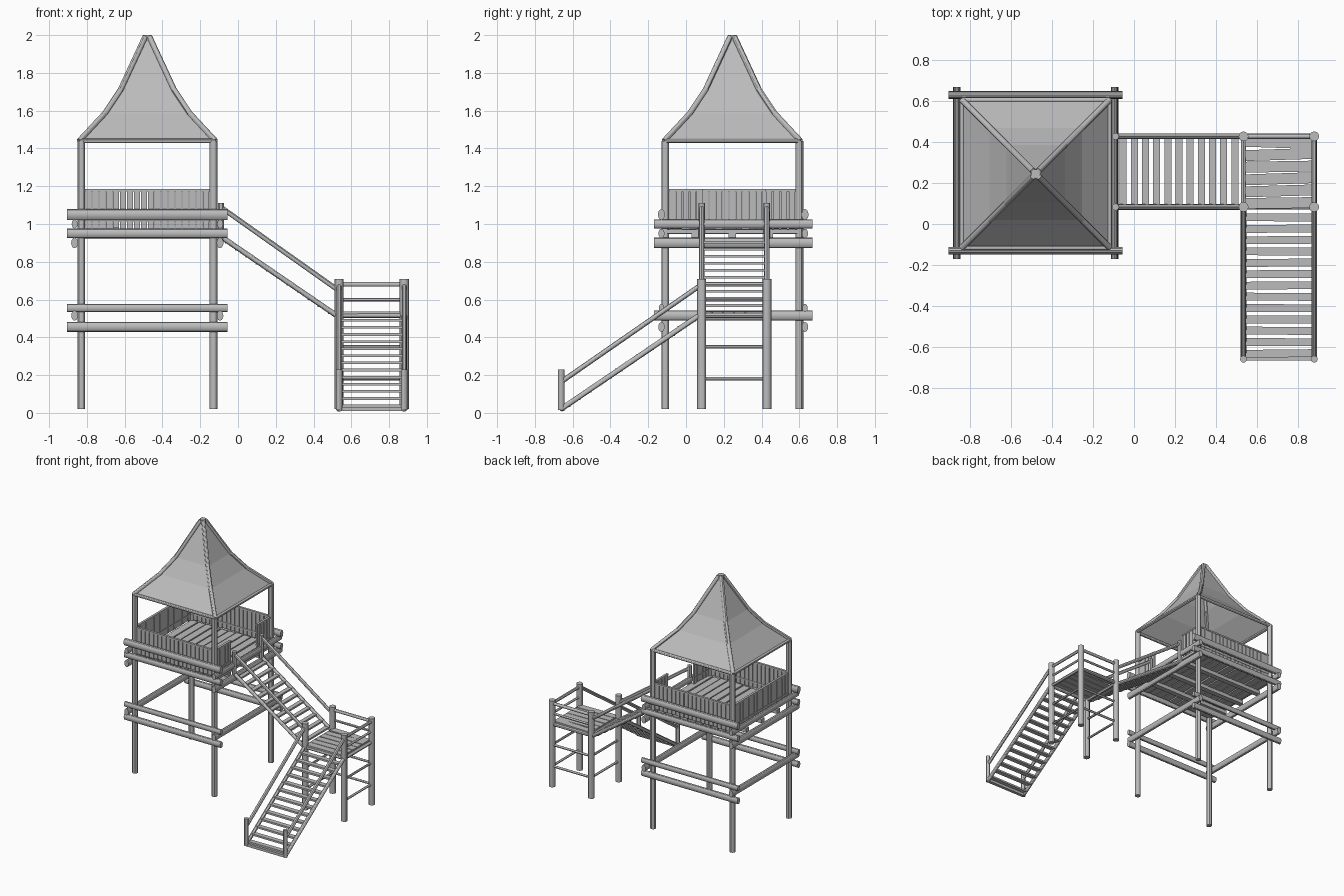
import bpy, bmesh, random
from mathutils import Vector, Matrix

random.seed(4)
if "Cube" in bpy.data.objects:
    bpy.data.objects.remove(bpy.data.objects["Cube"])

wood = bpy.data.materials.new("weathered_grey")
wood.use_nodes = True
GREY = (0.5, 0.5, 0.5, 1)
wood.diffuse_color = GREY
wood.node_tree.nodes["Principled BSDF"].inputs["Base Color"].default_value = GREY
round_parts = []


def finish(name, bm, rounded=False):
    me = bpy.data.meshes.new(name)
    bm.to_mesh(me)
    bm.free()
    me.materials.append(wood)
    ob = bpy.data.objects.new(name, me)
    bpy.context.collection.objects.link(ob)
    if rounded:
        round_parts.append(ob)


def log(bm, a, b, r, flat=1.0, n=12):
    """Round log from a to b; flat squashes its sideways width."""
    a, b = Vector(a), Vector(b)
    d = (b - a).normalized()
    side = d.cross(Vector((0, 0, 1)))
    side = side.normalized() if side.length > 0.01 else Vector((1, 0, 0))
    up = side.cross(d)
    m = Matrix((side * flat, up, d)).transposed().to_4x4()
    m.translation = (a + b) / 2
    ret = bmesh.ops.create_cone(bm, cap_ends=True, segments=n, radius1=r, radius2=r,
                                depth=(b - a).length, matrix=m)
    bmesh.ops.recalc_face_normals(bm, faces=list({f for v in ret["verts"] for f in v.link_faces}))


def logs(name, items):
    bm = bmesh.new()
    for it in items:
        log(bm, *it)
    finish(name, bm, True)


def plank(bm, centre, size, rot=0.0):
    m = Matrix.Translation(centre) @ Matrix.Rotation(rot, 4, 'Z') @ Matrix.Diagonal((*size, 1))
    bmesh.ops.create_cube(bm, size=1, matrix=m)


def spread(a, b, n):
    return [a + (b - a) * (i + 0.5) / n for i in range(n)]


# Tower layout
CX, CY = -0.48, 0.245
X0, X1, Y0, Y1 = -0.83, -0.13, -0.11, 0.6
logs("tower_posts", [((x, y, 0.02), (x, y, 1.44), 0.021) for x in (X0, X1) for y in (Y0, Y1)])

# Paired log beams wrapped around the posts
beams = []
for y in (-0.13, 0.63):
    for z, r in ((1.05, 0.029), (0.95, 0.025), (0.555, 0.022), (0.455, 0.026)):
        beams.append(((-0.905, y, z), (-0.055, y, z), r, 0.65))
for x in (-0.865, -0.095):
    for z, r in ((1.0, 0.024), (0.9, 0.028), (0.515, 0.027)):
        beams.append(((x, -0.17, z), (x, 0.67, z), r, 0.65))
logs("cross_beams", beams)

# Tower floor and joists
bm = bmesh.new()
for x in spread(X0, X1 + 0.03, 11):
    plank(bm, (x, CY, 0.96 + random.uniform(-0.004, 0.004)), (0.058, 0.7, 0.02))
for y in (0.05, CY, 0.44):
    plank(bm, (CX, y, 0.935), (0.74, 0.04, 0.03))
finish("tower_floor", bm)

# Slatted railing with a gap for the stairs
bm = bmesh.new()


def slats(along_x, a, b, fixed):
    n = round((b - a) / 0.036)
    length = b - a
    for t in spread(a, b, n):
        z = 1.075 + random.uniform(-0.003, 0.003)
        c, s = ((t, fixed, z), (0.032, 0.012, 0.2)) if along_x else ((fixed, t, z), (0.012, 0.032, 0.2))
        plank(bm, c, s)
    m = (a + b) / 2
    for z in (1.02, 1.178):
        if along_x:
            plank(bm, (m, fixed, z), (length, 0.018, 0.012))
        else:
            plank(bm, (fixed, m, z), (0.018, length, 0.012))


slats(True, X0 + 0.02, X1 - 0.02, Y0)
slats(True, X0 + 0.02, X1 - 0.02, Y1)
slats(False, Y0 + 0.02, Y1 - 0.02, X0)
slats(False, Y0 + 0.02, 0.09, X1)
slats(False, 0.42, Y1 - 0.02, X1)
finish("railing_slats", bm)

# Flared tent roof with tubes on hips and eaves
profile = [(0.36, 1.44), (0.225, 1.585), (0.142, 1.71), (0.012, 1.99)]
bm = bmesh.new()
rings = [[bm.verts.new((CX + sx * h, CY + sy * h, z)) for sx, sy in ((-1, -1), (1, -1), (1, 1), (-1, 1))]
         for h, z in profile]
for lo, hi in zip(rings, rings[1:]):
    for i in range(4):
        j = (i + 1) % 4
        bm.faces.new((lo[i], lo[j], hi[j], hi[i]))
bm.faces.new(rings[-1])
corners = [[v.co.copy() for v in ring] for ring in rings]
finish("roof_canopy", bm)
tubes = [(lo[i], hi[i], 0.015) for lo, hi in zip(corners, corners[1:]) for i in range(4)]
tubes += [(corners[0][i], corners[0][(i + 1) % 4], 0.012) for i in range(4)]
logs("roof_frame", tubes)
logs("roof_cap", [((CX, CY, 1.965), (CX, CY, 2.0), 0.023)])

# Stair landing
PX, PY = (0.535, 0.88), (0.083, 0.428)
logs("landing_posts", [((x, y, 0.02), (x, y, 0.708), 0.024) for x in PX for y in PY])
rails = []
for z, r in ((0.18, 0.009), (0.35, 0.009), (0.515, 0.013), (0.60, 0.009), (0.68, 0.012)):
    rails.append(((PX[0], PY[1], z), (PX[1], PY[1], z), r))
    rails.append(((PX[1], PY[0], z), (PX[1], PY[1], z), r))
    if z < 0.55:
        rails.append(((PX[0], PY[0], z), (PX[0], PY[1], z), r))
rails.append(((PX[0], PY[0], 0.515), (PX[1], PY[0], 0.515), 0.013))
logs("landing_rails", rails)
bm = bmesh.new()
for y in spread(PY[0] - 0.01, PY[1], 6):
    plank(bm, (0.708, y, 0.53), (0.33, 0.053, 0.016), random.uniform(-0.035, 0.035))
finish("landing_deck", bm)

# Upper stairs, tower to landing
upper = []
for y in PY:
    upper.append(((-0.09, y, 0.91), (-0.09, y, 1.11), 0.017))
    upper.append(((-0.085, y, 0.93), (0.53, y, 0.51), 0.014))
    upper.append(((-0.085, y, 1.085), (0.53, y, 0.65), 0.013))
logs("upper_stair_rails", upper)
bm = bmesh.new()
for i, x in enumerate(spread(-0.08, 0.52, 11)):
    z = 0.926 - (x + 0.085) * 0.683
    plank(bm, (x, sum(PY) / 2, z), (0.034, 0.335, 0.014))
finish("upper_stair_treads", bm)

# Lower stairs, landing to ground
lower = []
for x in PX:
    lower.append(((x, -0.66, 0.015), (x, -0.66, 0.23), 0.017))
    lower.append(((x, PY[0], 0.525), (x, -0.665, 0.018), 0.014))
    lower.append(((x, PY[0], 0.68), (x, -0.66, 0.165), 0.013))
logs("lower_stair_rails", lower)
bm = bmesh.new()
for y in spread(0.06, -0.66, 13):
    plank(bm, (0.708, y, 0.525 + (y - 0.083) * 0.68), (0.335, 0.038, 0.014),
          random.uniform(-0.012, 0.012))
# Foot of the stairs
plank(bm, (0.708, -0.655, 0.02), (0.345, 0.025, 0.02))
finish("lower_stair_treads", bm)

# Smooth the round logs, keeping cut ends sharp
bpy.ops.object.select_all(action='DESELECT')
for ob in round_parts:
    ob.select_set(True)
bpy.context.view_layer.objects.active = round_parts[0]
bpy.ops.object.shade_smooth_by_angle()
